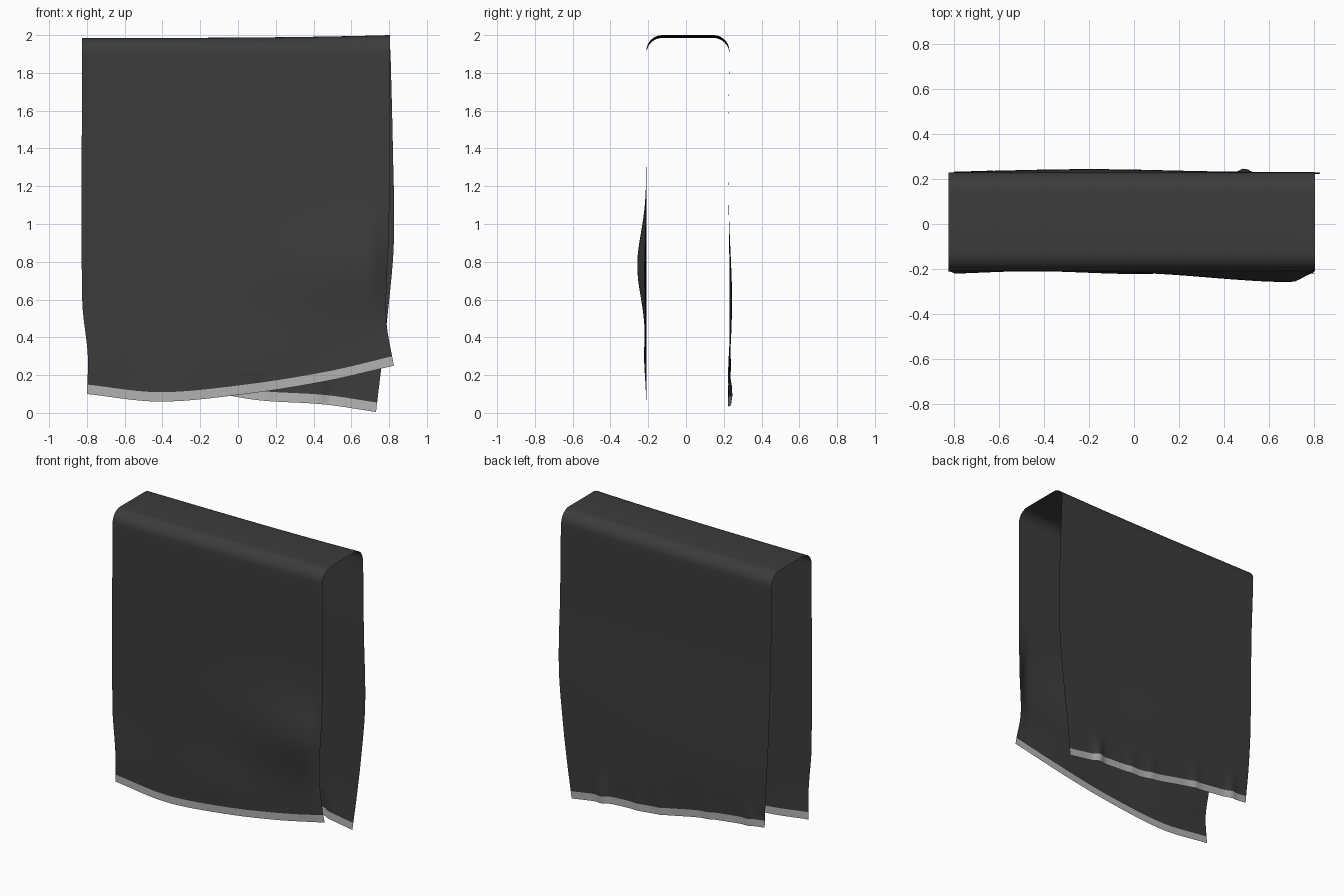
import bpy
import bmesh
from math import exp, sin, cos, pi

cube = bpy.data.objects.get("Cube")
if cube:
    bpy.data.objects.remove(cube, do_unlink=True)


def make_material(name, value):
    mat = bpy.data.materials.new(name)
    mat.use_nodes = True
    colour = (value, value, value, 1)
    mat.diffuse_color = colour
    bsdf = mat.node_tree.nodes["Principled BSDF"]
    bsdf.inputs["Base Color"].default_value = colour
    bsdf.inputs["Roughness"].default_value = 0.9
    return mat


def curve(knots, t):
    """Smooth interpolation through (position, value) knots."""
    t = min(max(t, knots[0][0]), knots[-1][0])
    i = 0
    while i < len(knots) - 2 and t > knots[i + 1][0]:
        i += 1

    def slope(k):
        a, b = knots[max(k - 1, 0)], knots[min(k + 1, len(knots) - 1)]
        return (b[1] - a[1]) / (b[0] - a[0])

    (x0, y0), (x1, y1) = knots[i], knots[i + 1]
    h = x1 - x0
    f = (t - x0) / h
    return (y0 * (1 + 2 * f) * (1 - f) ** 2 + y1 * f * f * (3 - 2 * f)
            + h * slope(i) * f * (1 - f) ** 2 + h * slope(i + 1) * f * f * (f - 1))


def bump(t, centre, width):
    return exp(-((t - centre) / width) ** 2)


# Side outlines (height, x) and lower edges (x, height) of the two hanging panels
FRONT_RIGHT = [(0.25, 0.825), (0.5, 0.785), (1.0, 0.80), (2.0, 0.805)]
FRONT_LEFT = [(0.1, -0.80), (0.3, -0.795), (0.6, -0.825), (2.0, -0.825)]
BACK_RIGHT = [(0.0, 0.73), (0.25, 0.76), (0.5, 0.79), (0.9, 0.825), (1.4, 0.82), (2.0, 0.805)]
BACK_LEFT = [(0.2, -0.765), (0.8, -0.80), (2.0, -0.825)]
FRONT_HEM = [(-0.8, 0.10), (-0.42, 0.06), (0.0, 0.095), (0.45, 0.165), (0.825, 0.25)]
BACK_HEM = [(-0.77, 0.20), (-0.29, 0.14), (0.08, 0.07), (0.45, 0.045), (0.73, 0.005)]

COLS, ROWS, ARC = 64, 36, 8
HEM, RADIUS = 0.05, 0.085
FRONT_Y, BACK_Y = -0.21, 0.23


def top_height(u):
    return 1.985 + 0.015 * u ** 3


def panel_point(u, row, back):
    """Row 0 is the lower edge, row 1 the hem seam, the last row meets the bend."""
    left, right = (BACK_LEFT, BACK_RIGHT) if back else (FRONT_LEFT, FRONT_RIGHT)
    hem = BACK_HEM if back else FRONT_HEM
    ends = [curve(side, hem[i][1]) for side, i in ((left, 0), (right, -1))]
    low = curve(hem, ends[0] + (ends[1] - ends[0]) * u)
    seam = low + HEM
    high = top_height(u) - RADIUS
    z = low if row == 0 else seam + (high - seam) * (row - 1) / (ROWS - 1)
    x0, x1 = curve(left, z), curve(right, z)
    x = x0 + (x1 - x0) * u
    fade = min(1, (high - z) / 0.3)
    if back:
        y = BACK_Y + fade * (0.014 * bump(z, 0.6, 0.3) * bump(x, -0.2, 0.5)
                             - 0.008 * bump(z, 1.4, 0.4))
        # Small puckers along the back hem
        for px, size in ((0.49, 0.024), (0.21, 0.008), (0.04, 0.008), (-0.33, 0.01), (-0.64, 0.015)):
            y += size * bump(x, px, 0.035) * bump(z, seam, 0.09)
        y -= 0.008 * bump(z, low, 0.15)
    else:
        spread = 0.5 if x < 0.7 else 0.07
        y = FRONT_Y - fade * 0.048 * bump(x, 0.7, spread) * bump(z, 0.78, 0.24)
        y -= fade * 0.012 * bump(z, 0.3, 0.15) * (0.5 + 0.5 * cos(7 * x))
    return x, y, z


def bend_point(u, angle, back):
    """Rounded shoulder, from the panel (angle 0) to the flat top."""
    x = -0.825 + 1.63 * u
    inset, rise = RADIUS * (1 - cos(angle)), RADIUS * sin(angle)
    y = BACK_Y - inset if back else FRONT_Y + inset
    return x, y, top_height(u) - RADIUS + rise


# Draped cloth: each column runs up the front, over the top and down the back
bm = bmesh.new()
columns = []
for c in range(COLS + 1):
    u = c / COLS
    points = [panel_point(u, r, False) for r in range(ROWS + 1)]
    points += [bend_point(u, pi / 2 * a / ARC, False) for a in range(1, ARC + 1)]
    points += [bend_point(u, pi / 2 * a / ARC, True) for a in range(ARC, 0, -1)]
    points += [panel_point(u, r, True) for r in range(ROWS, -1, -1)]
    columns.append([bm.verts.new(p) for p in points])

last = len(columns[0]) - 2
for a, b in zip(columns, columns[1:]):
    for r in range(last + 1):
        face = bm.faces.new((a[r], b[r], b[r + 1], a[r + 1]))
        face.smooth = True
        # Pale hem on the lowest strip of both panels
        face.material_index = 1 if r in (0, last) else 0
bm.normal_update()

mesh = bpy.data.meshes.new("draped_cloth")
bm.to_mesh(mesh)
bm.free()
mesh.materials.append(make_material("charcoal cloth", 0.045))
mesh.materials.append(make_material("pale grey hem", 0.45))
cloth = bpy.data.objects.new("draped_cloth", mesh)
bpy.context.collection.objects.link(cloth)
